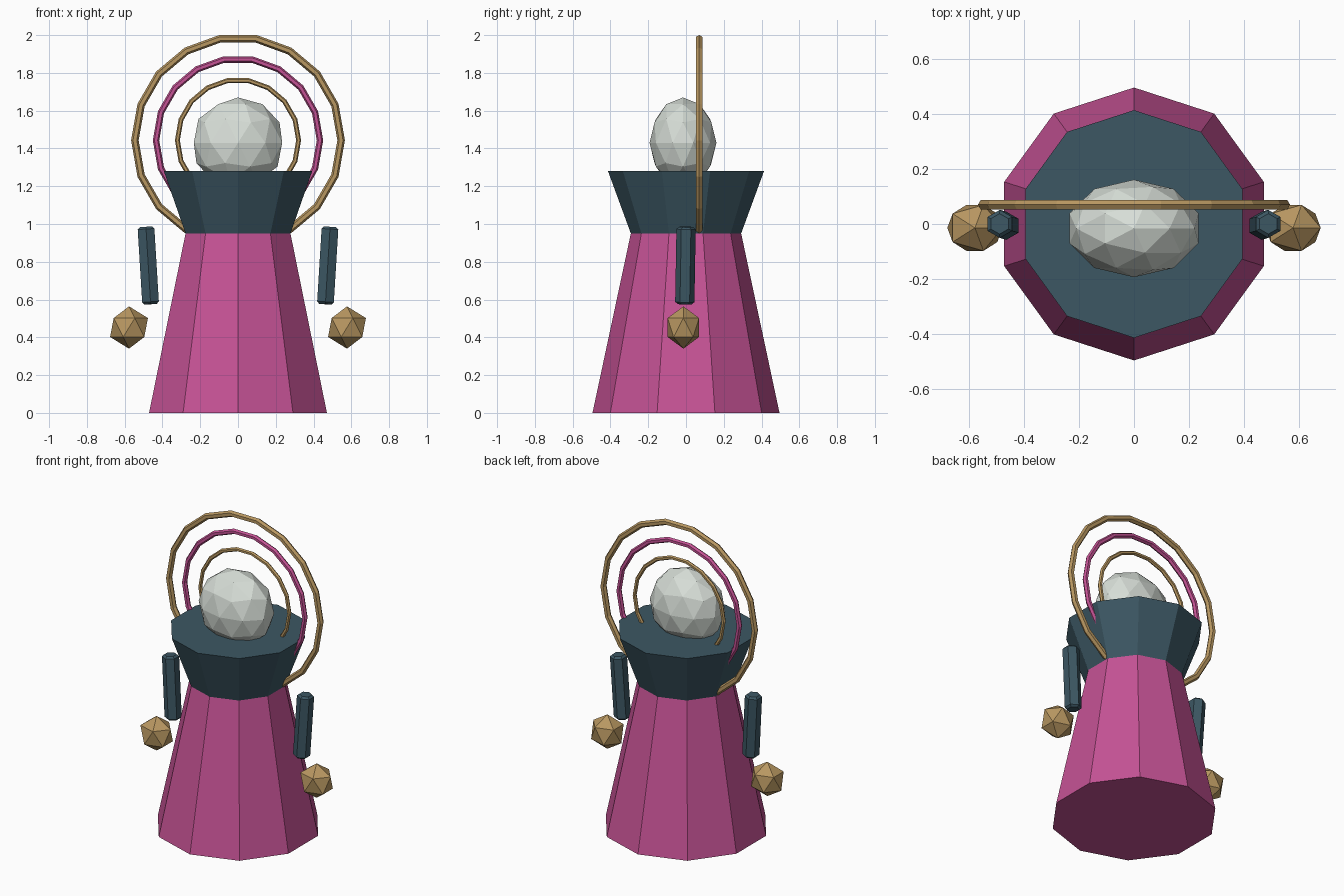
import bpy
from math import radians

if "Cube" in bpy.data.objects:
    bpy.data.objects.remove(bpy.data.objects["Cube"])


def material(name, rgb):
    m = bpy.data.materials.new(name)
    m.diffuse_color = (*rgb, 1)
    m.use_nodes = True
    m.node_tree.nodes["Principled BSDF"].inputs["Base Color"].default_value = m.diffuse_color
    return m


PINK = material("pink", (0.56, 0.085, 0.30))
TEAL = material("teal", (0.045, 0.095, 0.125))
GOLD = material("gold", (0.48, 0.31, 0.12))
PALE = material("pale", (0.68, 0.73, 0.68))


def finish(name, mat):
    ob = bpy.context.object
    ob.name = name
    ob.data.materials.append(mat)
    return ob


def frustum(name, r_low, r_high, z_low, z_high, mat):
    bpy.ops.mesh.primitive_cone_add(vertices=10, radius1=r_low, radius2=r_high,
                                    depth=z_high - z_low,
                                    location=(0, 0, (z_low + z_high) / 2))
    return finish(name, mat)


def faceted_ball(name, subdivisions, location, scale, mat):
    bpy.ops.mesh.primitive_ico_sphere_add(subdivisions=subdivisions, radius=1,
                                          location=location)
    ob = finish(name, mat)
    ob.scale = scale
    return ob


# Ten-sided robe and flared collar
frustum("robe", 0.495, 0.292, 0, 0.95, PINK)
frustum("collar", 0.292, 0.413, 0.95, 1.28, TEAL)

# Head, partly sunk into the collar
faceted_ball("head", 2, (0, -0.016, 1.43), (0.246, 0.177, 0.24), PALE)

# Three concentric rings behind the head
for name, major, minor, mat in (("outer_ring", 0.546, 0.020, GOLD),
                                ("middle_ring", 0.434, 0.017, PINK),
                                ("inner_ring", 0.321, 0.013, GOLD)):
    bpy.ops.mesh.primitive_torus_add(major_segments=18, minor_segments=6,
                                     major_radius=major, minor_radius=minor,
                                     location=(0, 0.07, 1.443),
                                     rotation=(radians(90), 0, 0))
    finish(name, mat)

# Floating arms and hands on both sides
for side, s in (("left", -1), ("right", 1)):
    bpy.ops.mesh.primitive_cylinder_add(vertices=6, radius=0.051, depth=0.41,
                                        location=(s * 0.475, -0.003, 0.78),
                                        rotation=(radians(-1), radians(s * 3.5), 0))
    arm = finish(side + "_arm", TEAL)
    bevel = arm.modifiers.new("end_chamfer", 'BEVEL')
    bevel.width = 0.012
    bevel.segments = 1
    bevel.limit_method = 'ANGLE'
    bevel.angle_limit = radians(75)
    faceted_ball(side + "_hand", 1, (s * 0.577, -0.014, 0.452),
                 (0.112, 0.098, 0.112), GOLD)
